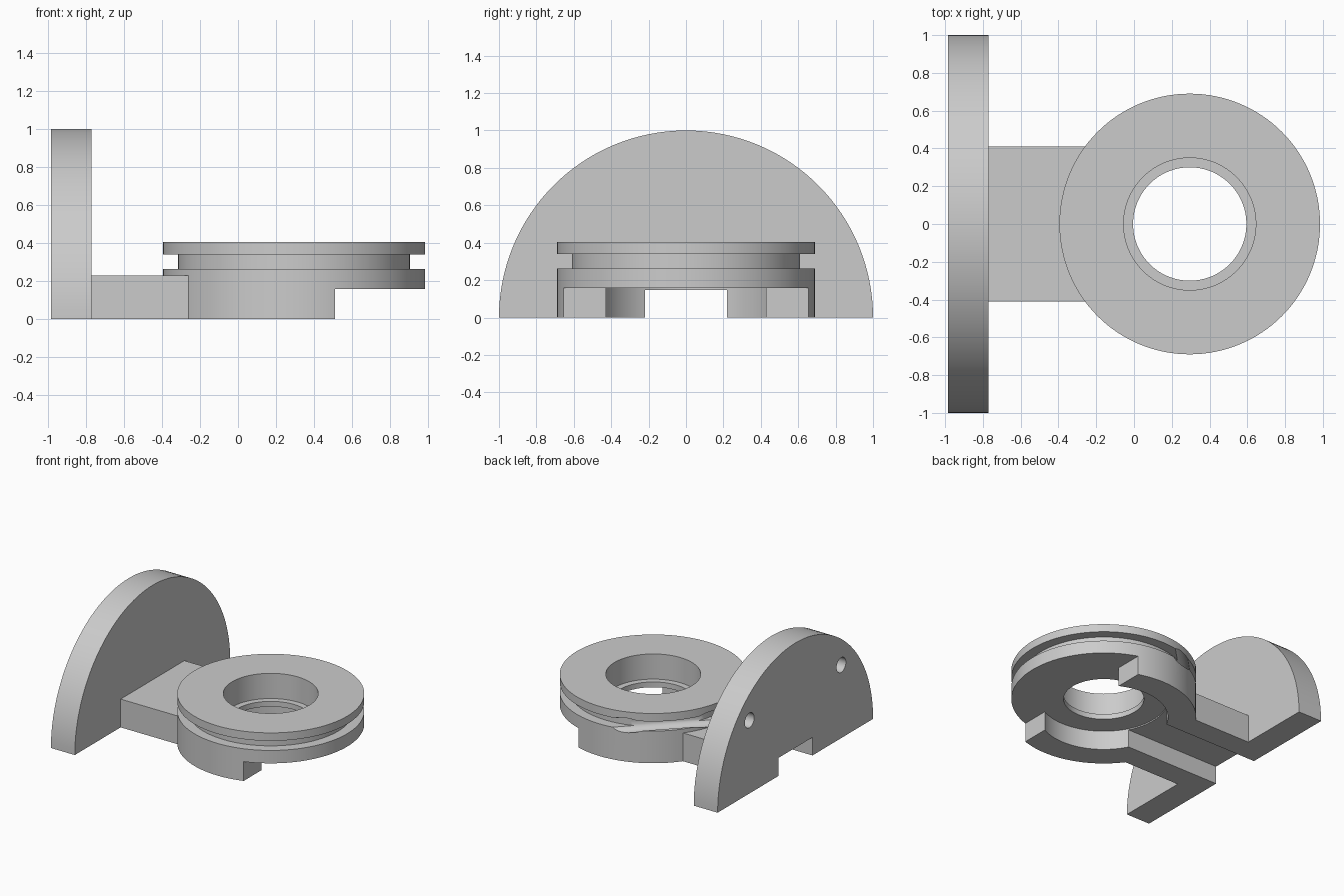
import bpy, bmesh, math
from mathutils import Matrix, Vector

cube = bpy.data.objects.get("Cube")
if cube:
    bpy.data.objects.remove(cube, do_unlink=True)

CX = 0.295          # axis of the pulley
R = 0.69            # rim radius

grey = bpy.data.materials.new("plain grey")
grey.use_nodes = True
GREY = (0.6, 0.6, 0.6, 1)
grey.diffuse_color = GREY
grey.node_tree.nodes["Principled BSDF"].inputs["Base Color"].default_value = GREY


def finish(name, bm):
    bmesh.ops.recalc_face_normals(bm, faces=bm.faces)
    mesh = bpy.data.meshes.new(name)
    bm.to_mesh(mesh)
    bm.free()
    mesh.materials.append(grey)
    obj = bpy.data.objects.new(name, mesh)
    bpy.context.collection.objects.link(obj)
    return obj


def extrude(name, outline, direction):
    bm = bmesh.new()
    face = bm.faces.new([bm.verts.new(p) for p in outline])
    new = bmesh.ops.extrude_face_region(bm, geom=[face])["geom"]
    verts = [v for v in new if isinstance(v, bmesh.types.BMVert)]
    bmesh.ops.translate(bm, verts=verts, vec=direction)
    return finish(name, bm)


def lathe(name, profile, steps=128):
    bm = bmesh.new()
    verts = [bm.verts.new((r, 0, z)) for r, z in profile]
    edges = [bm.edges.new((a, b)) for a, b in zip(verts, verts[1:] + verts[:1])]
    bmesh.ops.spin(bm, geom=verts + edges, cent=(0, 0, 0), axis=(0, 0, 1),
                   angle=math.tau, steps=steps, use_merge=False)
    bmesh.ops.remove_doubles(bm, verts=bm.verts, dist=1e-4)
    bmesh.ops.translate(bm, verts=bm.verts, vec=(CX, 0, 0))
    return finish(name, bm)


def box(name, x0, x1, half_y, z0, z1):
    outline = [(x0, -half_y, z0), (x1, -half_y, z0), (x1, half_y, z0), (x0, half_y, z0)]
    return extrude(name, outline, (0, 0, z1 - z0))


def rod(name, centre, axis, radius, length):
    bm = bmesh.new()
    turn = Vector((0, 0, 1)).rotation_difference(Vector(axis)).to_matrix().to_4x4()
    bmesh.ops.create_cone(bm, cap_ends=True, segments=32, radius1=radius, radius2=radius,
                          depth=length, matrix=Matrix.Translation(centre) @ turn)
    return finish(name, bm)


def cut(obj, *cutters):
    bpy.context.view_layer.objects.active = obj
    for cutter in cutters:
        mod = obj.modifiers.new("cut", "BOOLEAN")
        mod.operation = "DIFFERENCE"
        mod.solver = "EXACT"
        mod.object = cutter
        bpy.ops.object.modifier_apply(modifier=mod.name)


# Half-round end plate
arc = [math.pi * i / 64 for i in range(65)]
end_plate = extrude("end_plate", [(-0.985, math.cos(a), math.sin(a)) for a in arc], (0.215, 0, 0))

# Arm whose end hugs the round rim
spread = math.asin(0.41 / R)
curve = [math.pi + spread * (i / 12 - 1) for i in range(25)]
outline = [(-0.77, 0.41, 0)]
outline += [(CX + (R - 0.004) * math.cos(a), R * math.sin(a), 0) for a in curve]
outline += [(-0.77, -0.41, 0)]
arm = extrude("arm", outline, (0, 0, 0.23))

# Grooved pulley ring with stepped bore and a recess underneath
pulley_ring = lathe("pulley_ring", [
    (0.3, 0.157), (0.3, 0.2), (0.35, 0.2), (0.35, 0.405),
    (R, 0.405), (R, 0.34), (0.61, 0.34), (0.61, 0.262),
    (R, 0.262), (R, 0), (0.48, 0), (0.48, 0.157)])

# Cutters: under-channel, open end of the skirt, cord hole and blind bores
channel = box("channel_cutter", -1.2, 0, 0.22, -0.1, 0.147)
opening = box("opening_cutter", 0.51, 1.2, 0.9, -0.1, 0.157)
diag = math.sqrt(0.5)
cord = rod("cord_hole_cutter", (CX - 0.61 * diag, 0.61 * diag, 0.295), (1, 1, 0), 0.06, 1.0)
bores = [rod("bore_cutter", (-0.985, y, 0.595), (1, 0, 0), 0.06, 0.24) for y in (-0.59, 0.59)]

cut(end_plate, channel, *bores)
cut(arm, channel)
cut(pulley_ring, channel, opening, cord)
for cutter in [channel, opening, cord] + bores:
    bpy.data.objects.remove(cutter, do_unlink=True)

# Smooth curved walls, crisp edges
bpy.ops.object.select_all(action="DESELECT")
for obj in (end_plate, arm, pulley_ring):
    obj.select_set(True)
bpy.context.view_layer.objects.active = end_plate
bpy.ops.object.shade_smooth_by_angle(angle=math.radians(30))
